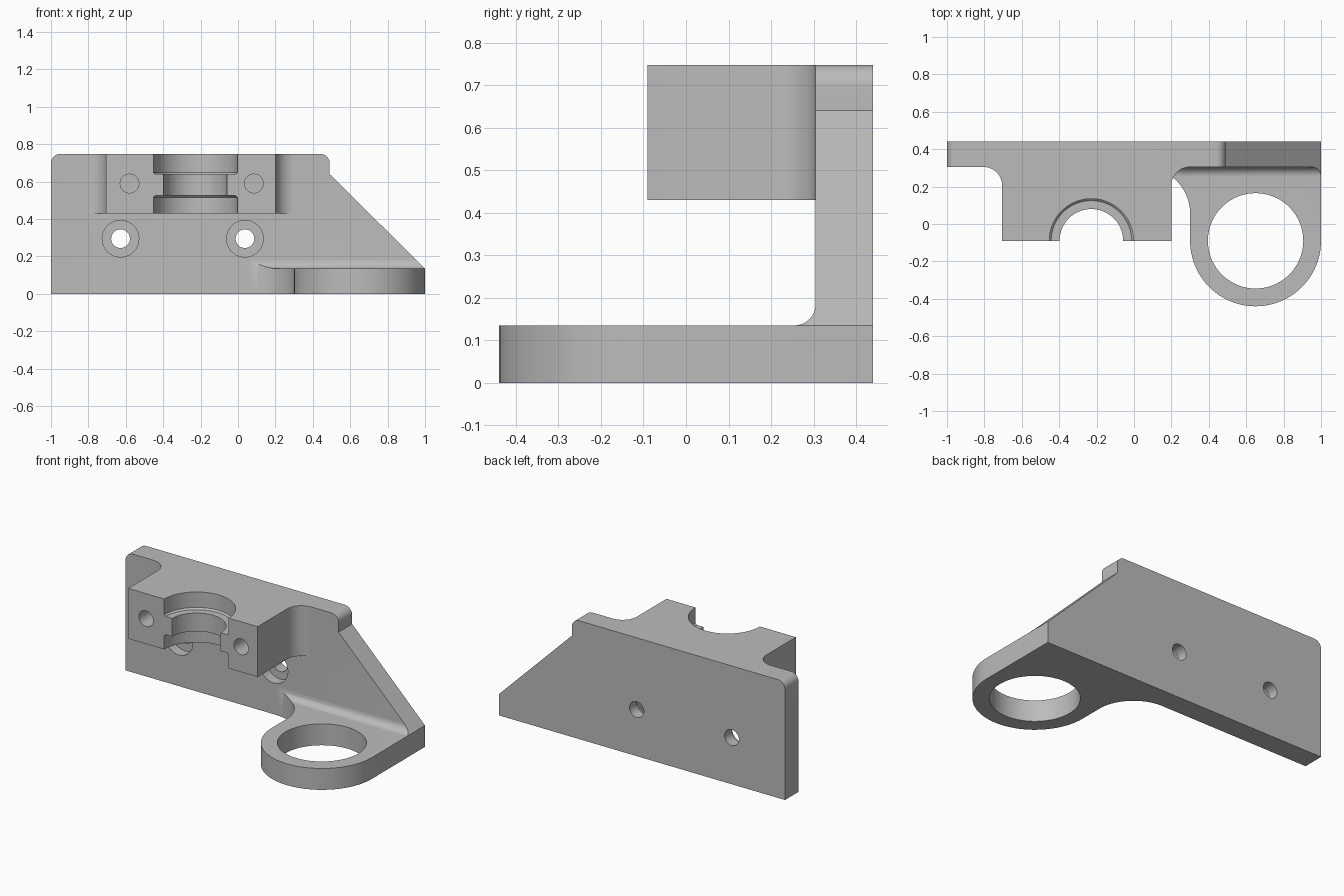
import bpy, bmesh
from math import sin, cos, radians
from mathutils import Vector

cube = bpy.data.objects.get("Cube")
if cube:
    bpy.data.objects.remove(cube, do_unlink=True)

grey = bpy.data.materials.new("machined grey")
grey.use_nodes = True
colour = (0.5, 0.5, 0.5, 1)
grey.diffuse_color = colour
grey.node_tree.nodes["Principled BSDF"].inputs["Base Color"].default_value = colour


def arc(cx, cy, r, start, end, steps=20):
    """Points on an arc, angles in degrees."""
    angles = [radians(start + (end - start) * i / steps) for i in range(steps + 1)]
    return [(cx + r * cos(a), cy + r * sin(a)) for a in angles]


def finish(name, bm):
    bmesh.ops.recalc_face_normals(bm, faces=bm.faces)
    mesh = bpy.data.meshes.new(name)
    bm.to_mesh(mesh)
    bm.free()
    mesh.materials.append(grey)
    obj = bpy.data.objects.new(name, mesh)
    bpy.context.collection.objects.link(obj)
    return obj


def prism(name, outline, axis, low, high):
    """Extrude a 2D outline along an axis from low to high."""
    place = {"x": lambda a, b: (low, a, b),
             "y": lambda a, b: (a, low, b),
             "z": lambda a, b: (a, b, low)}[axis]
    bm = bmesh.new()
    face = bm.faces.new([bm.verts.new(place(a, b)) for a, b in outline])
    moved = bmesh.ops.extrude_face_region(bm, geom=[face])["geom"]
    step = Vector([high - low if axis == k else 0 for k in "xyz"])
    bmesh.ops.translate(bm, vec=step,
                        verts=[v for v in moved if isinstance(v, bmesh.types.BMVert)])
    return finish(name, bm)


def lathe(name, profile, cx, cy, segments=72):
    """Stack of rings (radius, z) about a vertical axis, capped at both ends."""
    bm = bmesh.new()
    rings = [[bm.verts.new((x, y, z)) for x, y in arc(cx, cy, r, 0, 360, segments)[:-1]]
             for r, z in profile]
    for lower, upper in zip(rings, rings[1:]):
        for i in range(segments):
            j = (i + 1) % segments
            bm.faces.new((lower[i], lower[j], upper[j], upper[i]))
    bm.faces.new(rings[0])
    bm.faces.new(rings[-1])
    return finish(name, bm)


def combine(target, tool, operation):
    """Apply a boolean and discard the tool."""
    mod = target.modifiers.new(operation, "BOOLEAN")
    mod.operation, mod.solver, mod.object = operation, "EXACT", tool
    bpy.context.view_layer.objects.active = target
    bpy.ops.object.modifier_apply(modifier=mod.name)
    bpy.data.objects.remove(tool, do_unlink=True)


# Upright plate and foot as one L-shaped section with an inner fillet
section = [(-0.6, 0), (0.44, 0), (0.44, 0.9), (0.305, 0.9)]
section += arc(0.255, 0.185, 0.05, 0, -90, 12) + [(-0.6, 0.135)]
bracket = prism("bracket", section, "x", -1.3, 1.3)

# Plan outline: round lug blending into the plate
plan = [(-1.2, 0.305)] + arc(0.05, 0.055, 0.25, 90, 0, 32)
plan += arc(0.65, -0.09, 0.35, 180, 360, 48) + [(1, 0.6), (-1.2, 0.6)]
combine(bracket, prism("plan_trim", plan, "z", -0.1, 1), "INTERSECT")

# Front outline: rounded top corners and sloping right edge
front = [(-1, -0.1), (1.2, -0.1), (1.2, -0.063), (0.49, 0.64)]
front += arc(0.44, 0.698, 0.05, 0, 90, 10) + arc(-0.95, 0.698, 0.05, 90, 180, 10)
combine(bracket, prism("front_trim", front, "y", -0.8, 0.8), "INTERSECT")

# Clamp block with fillets where it meets the plate
block = [(-0.705, -0.09), (0.2, -0.09)] + arc(0.3, 0.205, 0.1, 180, 90)
block += [(0.3, 0.38), (-0.805, 0.38)] + arc(-0.805, 0.205, 0.1, 90, 0)
combine(bracket, prism("clamp_block", block, "z", 0.43, 0.748), "UNION")

# Stepped half bore in the clamp block
bore = [(0.225, 0.35), (0.225, 0.515), (0.215, 0.525), (0.17, 0.525),
        (0.17, 0.64), (0.215, 0.64), (0.225, 0.65), (0.225, 0.9)]
combine(bracket, lathe("half_bore", bore, -0.228, -0.09), "DIFFERENCE")

# Large hole through the lug
combine(bracket, lathe("lug_hole", [(0.255, -0.1), (0.255, 0.3)], 0.65, -0.09), "DIFFERENCE")

# Screw holes: blind in the block, counterbored through the plate
for x, z, r, y0, y1 in [(-0.58, 0.59, 0.05, -0.2, 0.2), (0.085, 0.59, 0.05, -0.2, 0.2),
                        (-0.628, 0.295, 0.05, 0.2, 0.6), (0.037, 0.295, 0.05, 0.2, 0.6),
                        (-0.628, 0.295, 0.098, 0.2, 0.37), (0.037, 0.295, 0.098, 0.2, 0.37)]:
    circle = arc(x, z, r, 0, 360, 40)[:-1]
    combine(bracket, prism("screw_hole", circle, "y", y0, y1), "DIFFERENCE")

# Smooth the curved walls, keep the machined edges crisp
bpy.ops.object.select_all(action="DESELECT")
bracket.select_set(True)
bpy.context.view_layer.objects.active = bracket
bpy.ops.object.shade_smooth_by_angle(angle=radians(30))
